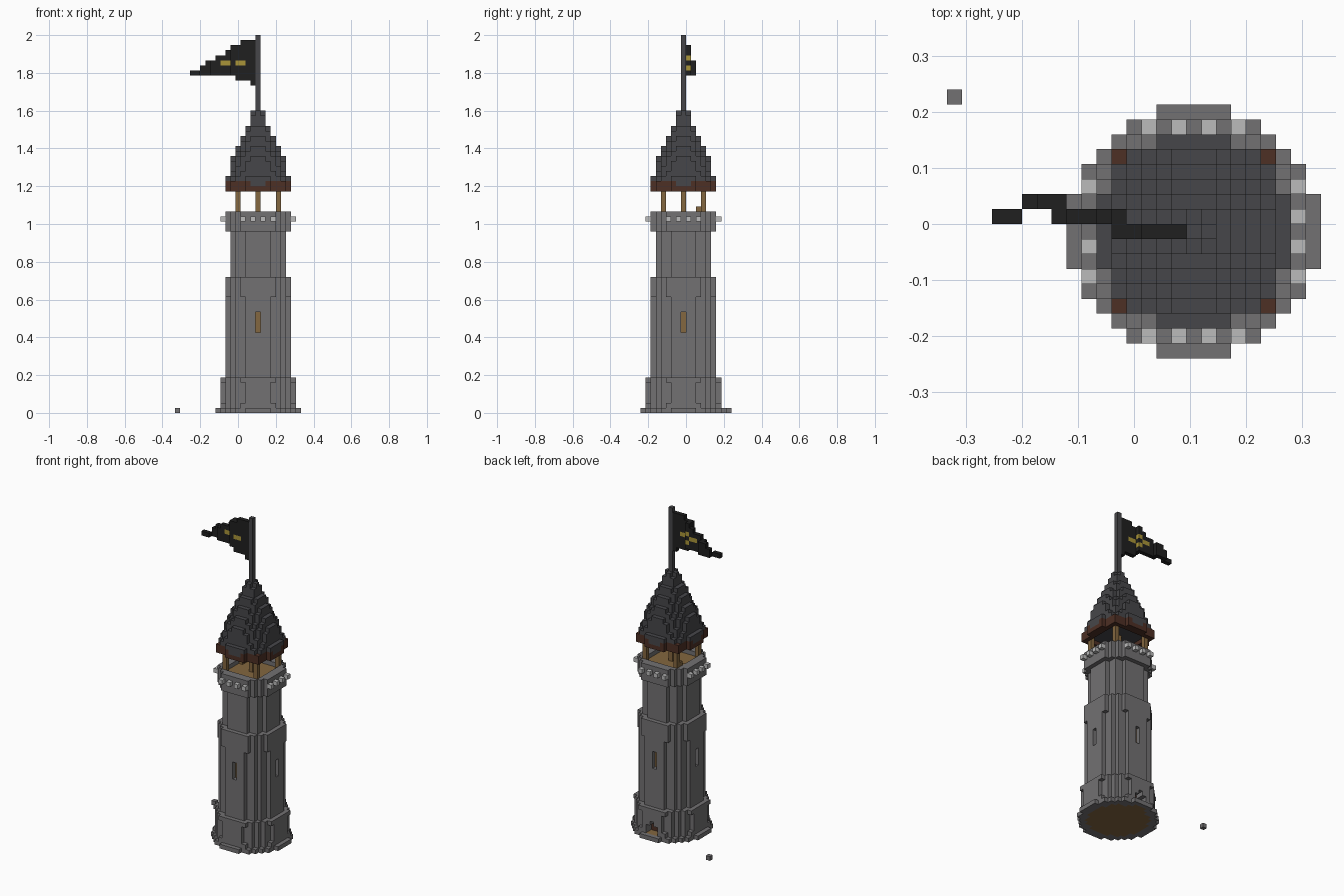
import bpy
import bmesh
from mathutils import Vector

old = bpy.data.objects.get("Cube")
if old:
    bpy.data.objects.remove(old, do_unlink=True)

UNIT = 2 / 75                          # edge of one block
AXIS = Vector((4 * UNIT, -UNIT / 2, UNIT / 2))  # tower axis, first layer centre


def material(name, color):
    mat = bpy.data.materials.new(name)
    mat.diffuse_color = (*color, 1)
    mat.use_nodes = True
    node = mat.node_tree.nodes["Principled BSDF"]
    node.inputs["Base Color"].default_value = (*color, 1)
    node.inputs["Roughness"].default_value = 0.9
    return mat


STONE = material("grey stone", (0.17, 0.165, 0.17))
PALE = material("pale stone", (0.5, 0.5, 0.5))
SLATE = material("dark slate", (0.062, 0.062, 0.068))
BROWN = material("red brown wood", (0.075, 0.029, 0.018))
WOOD = material("tan wood", (0.23, 0.135, 0.05))
BLACK = material("black cloth", (0.014, 0.014, 0.014))
GOLD = material("gold cloth", (0.4, 0.3, 0.04))

cells = {}                             # block position -> (part, material)


def put(part, mat, xs, ys, zs):
    for x in xs:
        for y in ys:
            for z in zs:
                cells[x, y, z] = (part, mat)


def clear(xs, ys, zs):
    for x in xs:
        for y in ys:
            for z in zs:
                cells.pop((x, y, z), None)


def disc(part, mat, limit, zs, inner=-1):
    """Round layer of blocks whose squared radius is in (inner, limit]."""
    span = range(-8, 9)
    for x in span:
        for y in span:
            if inner < x * x + y * y <= limit:
                put(part, mat, [x], [y], zs)


def one(n):
    return range(n, n + 1)


# Foundation with a wooden underside
disc("foundation", STONE, 70, one(0))
disc("ground_floor", WOOD, 41, one(0))

# Stepped shaft
for part, limit, low, high in (
        ("plinth", 58, 1, 2), ("plinth", 53, 2, 6), ("plinth", 58, 6, 7),
        ("lower_shaft", 41, 7, 23), ("lower_shaft", 45, 23, 27),
        ("upper_shaft", 32, 27, 36), ("parapet", 45, 36, 40)):
    disc(part, STONE, limit, range(low, high))

# Lookout floor sunk behind the rim
disc("lookout_floor", WOOD, 32, one(38))
clear(range(-4, 5), range(-4, 5), one(39))

# Pale studs round the parapet
for side in (-7, 7):
    for t in (-3, -1, 1, 3):
        put("parapet_studs", PALE, [t], [side], one(38))
        put("parapet_studs", PALE, [side], [t], one(38))

# Recessed slit on each of the four sides
slit = range(16, 20)
for s in (-1, 1):
    clear([0], [6 * s], slit)
    clear([6 * s], [0], slit)
    put("window_slits", WOOD, [0], [5 * s], slit)
    put("window_slits", WOOD, [5 * s], [0], slit)

# Small arched doorway at the back
clear(range(-1, 2), (6, 7), range(1, 3))
clear([0], (6, 7), one(3))
put("doorway", WOOD, range(-1, 2), (6, 7), one(0))
put("doorway", BROWN, range(-1, 2), [5], range(1, 4))

# Lookout posts and a stepped crate
for x in (-4, 4):
    for y in (-4, 4):
        put("lookout_posts", WOOD, [x], [y], range(39, 45))
put("lookout_posts", WOOD, [0], [0], range(39, 45))
put("crate", WOOD, [-4], (2, 3), one(39))
put("crate", WOOD, [-4], [3], one(40))

# Tapering roof, one squared radius per layer
roof = (41, 41, 34, 32, 29, 26, 20, 17, 13, 10, 8, 5, 2, 2, 1)
for i, limit in enumerate(roof):
    disc("roof", SLATE, limit, one(45 + i))

# Wavy eaves: side strips hang low, corners sit higher
for s in (-1, 1):
    for t in range(-2, 3):
        layers = (44, 45) if abs(t) == 2 else (44,)
        put("eaves", BROWN, [t], [6 * s], layers)
        put("eaves", BROWN, [6 * s], [t], layers)
        put("eaves", BROWN, [t], [5 * s], one(44))
        put("eaves", BROWN, [5 * s], [t], one(44))
    for r in (-1, 1):
        for t in (3, 4, 5):
            put("eaves", BROWN, [t * r], [5 * s], (44, 45))
            put("eaves", BROWN, [5 * s], [t * r], (44, 45))

# Flagpole
put("flagpole", SLATE, [0], [0], range(60, 75))

# Waving pennant: each column has a top and bottom layer and a fold depth
tops = (73, 73, 73, 72, 72, 71, 70, 70, 69, 69, 68, 67, 67)
for k, top in enumerate(tops, start=1):
    bottom = 65 if k == 1 else 66 if k < 5 else 67
    if k <= 5:
        folds = (0, 1) if k == 5 else (0,)
    elif k <= 9:
        folds = (1, 2) if k == 9 else (1,)
    else:
        folds = (2,) if k < 12 else (1,)
    put("flag", BLACK, [-k], folds, range(bottom, top + 1))

# Gold emblem on the pennant
put("flag", GOLD, (-3, -4), [0], one(69))
put("flag", GOLD, (-6, -7), [1], one(69))
put("flag", GOLD, [-5], [1], (68, 70))

# Loose block on the ground
put("loose_block", STONE, [-16], [9], one(0))

# Turn the blocks into meshes, keeping only the exposed faces
DIRS = [Vector([s if a == i else 0 for a in range(3)])
        for i in range(3) for s in (-1, 1)]


def build(part):
    bm = bmesh.new()
    mats = []
    for pos, (name, mat) in cells.items():
        if name != part:
            continue
        if mat not in mats:
            mats.append(mat)
        centre = Vector(pos)
        for d in DIRS:
            if tuple(int(c) for c in centre + d) in cells:
                continue
            u = Vector((d.y, d.z, d.x))
            v = d.cross(u)
            corners = [centre + (d + a * u + b * v) / 2
                       for a, b in ((-1, -1), (1, -1), (1, 1), (-1, 1))]
            face = bm.faces.new([bm.verts.new(c * UNIT + AXIS) for c in corners])
            face.material_index = mats.index(mat)
    bmesh.ops.remove_doubles(bm, verts=bm.verts, dist=UNIT / 100)
    mesh = bpy.data.meshes.new(part)
    bm.to_mesh(mesh)
    bm.free()
    for mat in mats:
        mesh.materials.append(mat)
    bpy.context.collection.objects.link(bpy.data.objects.new(part, mesh))


for part in dict.fromkeys(name for name, mat in cells.values()):
    build(part)
